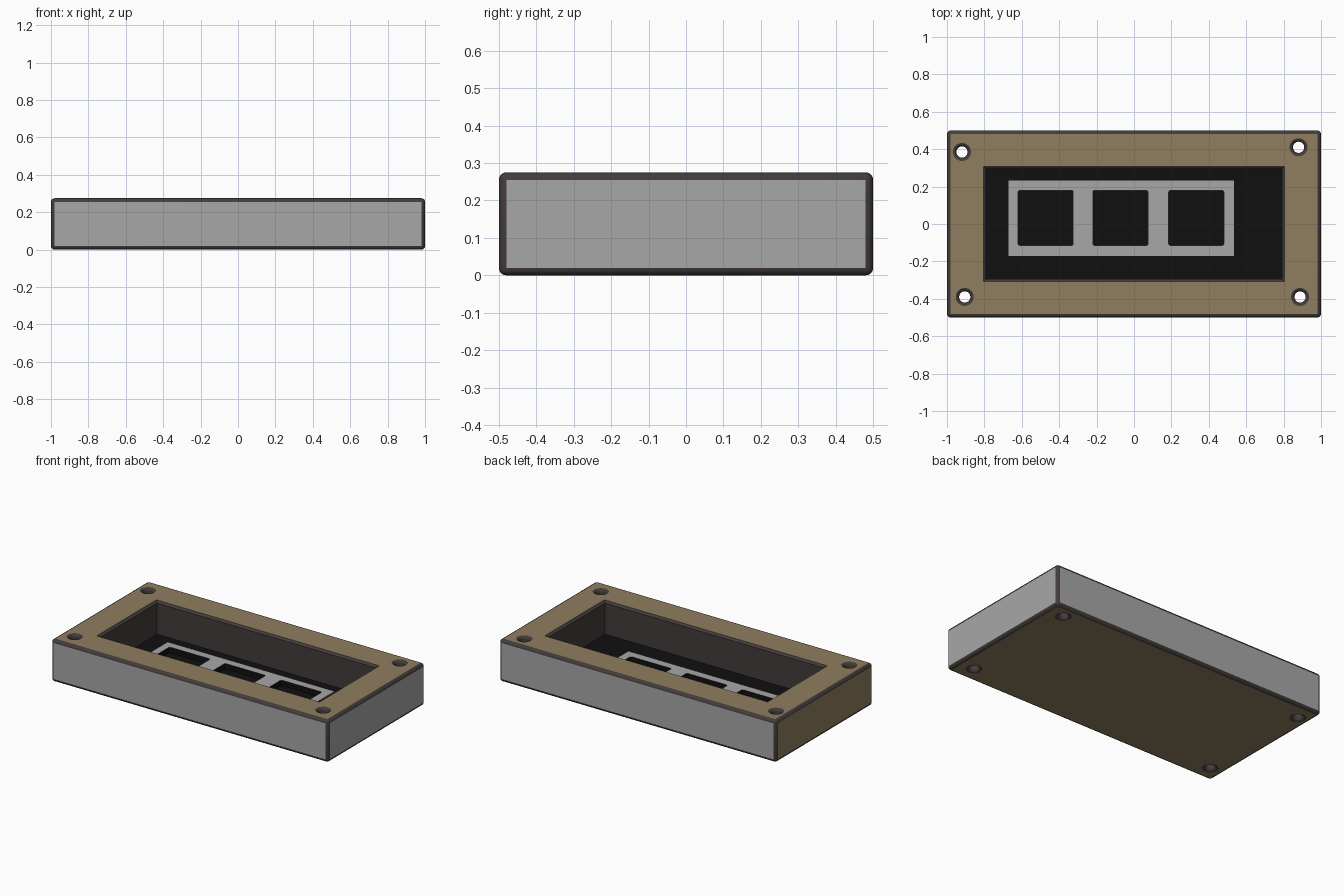
import bpy, bmesh, math
from mathutils import Matrix

if "Cube" in bpy.data.objects:
    bpy.data.objects.remove(bpy.data.objects["Cube"])

HEIGHT, FLOOR = 0.275, 0.06


def material(name, rgb):
    m = bpy.data.materials.new(name)
    m.diffuse_color = (*rgb, 1)
    m.use_nodes = True
    m.node_tree.nodes["Principled BSDF"].inputs["Base Color"].default_value = m.diffuse_color
    return m


brown = material("brown", (0.28, 0.21, 0.115))
grey = material("grey", (0.39, 0.39, 0.39))
dark = material("dark edge", (0.055, 0.045, 0.043))
black = material("black", (0.005, 0.005, 0.005))


def finish(bm, name, mats):
    bmesh.ops.recalc_face_normals(bm, faces=bm.faces)
    mesh = bpy.data.meshes.new(name)
    bm.to_mesh(mesh)
    bm.free()
    for m in mats:
        mesh.materials.append(m)
    ob = bpy.data.objects.new(name, mesh)
    bpy.context.collection.objects.link(ob)
    return ob


def add_box(bm, x0, x1, y0, y1, z0, z1):
    mat = Matrix.Translation(((x0 + x1) / 2, (y0 + y1) / 2, (z0 + z1) / 2))
    mat = mat @ Matrix.Diagonal((x1 - x0, y1 - y0, z1 - z0, 1))
    return bmesh.ops.create_cube(bm, size=1, matrix=mat)["verts"]


def loft(bm, rings):
    """Skin a stack of equal-count point rings and cap both ends."""
    rows = [[bm.verts.new(p) for p in ring] for ring in rings]
    n = len(rows[0])
    for a, b in zip(rows, rows[1:]):
        for i in range(n):
            j = (i + 1) % n
            bm.faces.new((a[i], a[j], b[j], b[i]))
    bm.faces.new(rows[0][::-1])
    bm.faces.new(rows[-1])


def cut(target, cutter):
    mod = target.modifiers.new("cut", 'BOOLEAN')
    mod.operation = 'DIFFERENCE'
    mod.solver = 'EXACT'
    mod.material_mode = 'TRANSFER'
    mod.object = cutter
    bpy.context.view_layer.objects.active = target
    bpy.ops.object.modifier_apply(modifier=mod.name)


# Case: rounded block, brown on top, bottom and left end, grey on the other sides
bm = bmesh.new()
add_box(bm, -1, 1, -0.5, 0.5, 0, HEIGHT)
bm.normal_update()
for f in bm.faces:
    f.material_index = 0 if abs(f.normal.z) > 0.9 or f.normal.x < -0.9 else 1
bmesh.ops.bevel(bm, geom=bm.edges[:], offset=0.02, segments=4, profile=0.5,
                affect='EDGES', material=2)
case = finish(bm, "case", [brown, grey, dark])

# Pocket with a small chamfered lip and a black floor
bm = bmesh.new()


def rect(x, y, z):
    return [(-x, -y, z), (x, -y, z), (x, y, z), (-x, y, z)]


loft(bm, [rect(0.79, 0.295, FLOOR), rect(0.79, 0.295, HEIGHT - 0.013),
          rect(0.805, 0.308, HEIGHT), rect(0.805, 0.308, HEIGHT + 0.1)])
for f in bm.faces:
    if f.calc_center_median().z < FLOOR + 0.001:
        f.material_index = 1
pocket = finish(bm, "pocket_cutter", [dark, black])

# Corner screw holes, rounded at both mouths
bm = bmesh.new()
R, B, N = 0.03, 0.018, 32
arc = [(R + B * (1 - math.cos(t)), B * (1 - math.sin(t)))
       for t in [math.radians(a) for a in (90, 67.5, 45, 22.5, 0)]]
lower = [(r, z) for r, z in reversed([(R + B - B * math.sin(math.radians(a)),
                                       B - B * math.cos(math.radians(a)))
                                      for a in (90, 67.5, 45, 22.5, 0)])]
profile = [(R + B, -0.05)] + lower
profile += [(r, HEIGHT - z) for r, z in reversed(profile)]
for cx, cy in ((-0.92, 0.385), (0.88, 0.41), (-0.905, -0.39), (0.888, -0.39)):
    loft(bm, [[(cx + r * math.cos(2 * math.pi * i / N),
                cy + r * math.sin(2 * math.pi * i / N), z) for i in range(N)]
              for r, z in profile])
holes = finish(bm, "hole_cutter", [dark])

# Three square wells with slightly rounded corners
bm = bmesh.new()
for x0 in (-0.62, -0.22, 0.185):
    add_box(bm, x0, x0 + 0.295, -0.115, 0.18, 0.03, 0.15)
upright = [e for e in bm.edges if abs(e.verts[0].co.z - e.verts[1].co.z) > 0.05]
bmesh.ops.bevel(bm, geom=upright, offset=0.01, segments=2, profile=0.5, affect='EDGES')
wells = finish(bm, "well_cutter", [black])

# Grey frame lying on the pocket floor
bm = bmesh.new()
add_box(bm, -0.67, 0.535, -0.17, 0.232, FLOOR - 0.01, FLOOR + 0.006)
frame = finish(bm, "window_frame", [grey])

cut(case, pocket)
cut(case, holes)
cut(case, wells)
cut(frame, wells)
for cutter in (pocket, holes, wells):
    bpy.data.objects.remove(cutter)

# Smooth only the rounded edges and hole walls; keep the flat panels flat
for p in case.data.polygons:
    inside = abs(p.center.x) < 0.82 and abs(p.center.y) < 0.32
    p.use_smooth = case.data.materials[p.material_index] == dark and not inside
bpy.ops.object.select_all(action='DESELECT')
